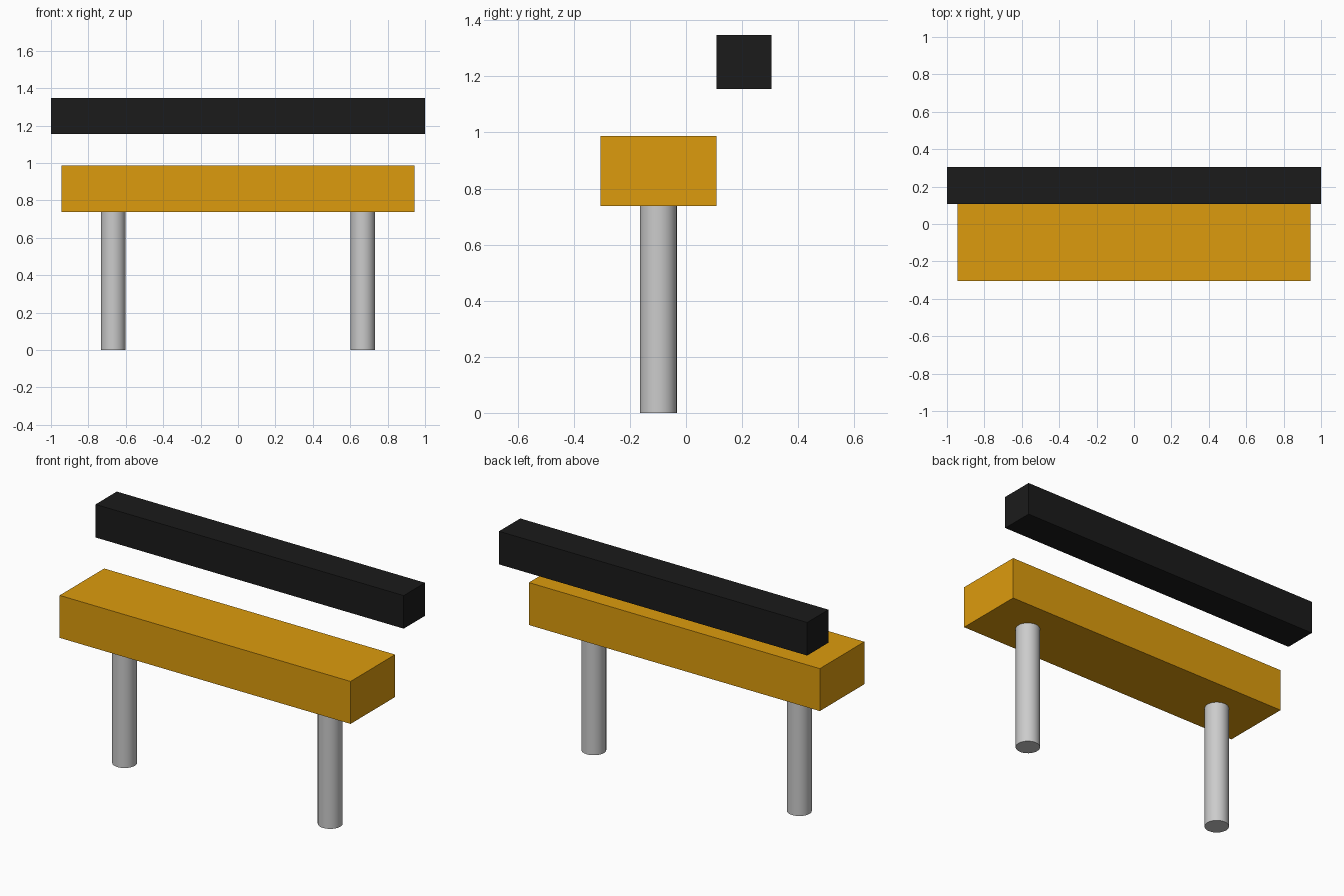
import bpy
import math

if "Cube" in bpy.data.objects:
    bpy.data.objects.remove(bpy.data.objects["Cube"])


def material(name, color):
    mat = bpy.data.materials.new(name)
    mat.diffuse_color = (*color, 1.0)
    mat.use_nodes = True
    mat.node_tree.nodes["Principled BSDF"].inputs["Base Color"].default_value = mat.diffuse_color
    return mat


def box(name, x, y, z, mat):
    """Box spanning the given (min, max) ranges."""
    spans = (x, y, z)
    bpy.ops.mesh.primitive_cube_add(size=1, location=[(a + b) / 2 for a, b in spans])
    obj = bpy.context.object
    obj.name = name
    obj.scale = [b - a for a, b in spans]
    bpy.ops.object.transform_apply(location=False, rotation=False, scale=True)
    obj.data.materials.append(mat)
    return obj


amber = material("amber", (0.72, 0.33, 0.004))
black = material("black", (0.011, 0.011, 0.011))

# Seat block and the backrest beam behind and above it
box("seat", (-0.944, 0.944), (-0.305, 0.108), (0.738, 0.987), amber)
box("backrest", (-1.0, 1.0), (0.108, 0.305), (1.154, 1.348), black)

# Two round legs under the seat
LEG_HEIGHT = 0.738
for side, x in (("left", -0.667), ("right", 0.667)):
    bpy.ops.mesh.primitive_cylinder_add(
        vertices=32, radius=0.066, depth=LEG_HEIGHT,
        location=(x, -0.0985, LEG_HEIGHT / 2))
    bpy.context.object.name = side + "_leg"
    bpy.ops.object.shade_smooth_by_angle(angle=math.radians(40))
